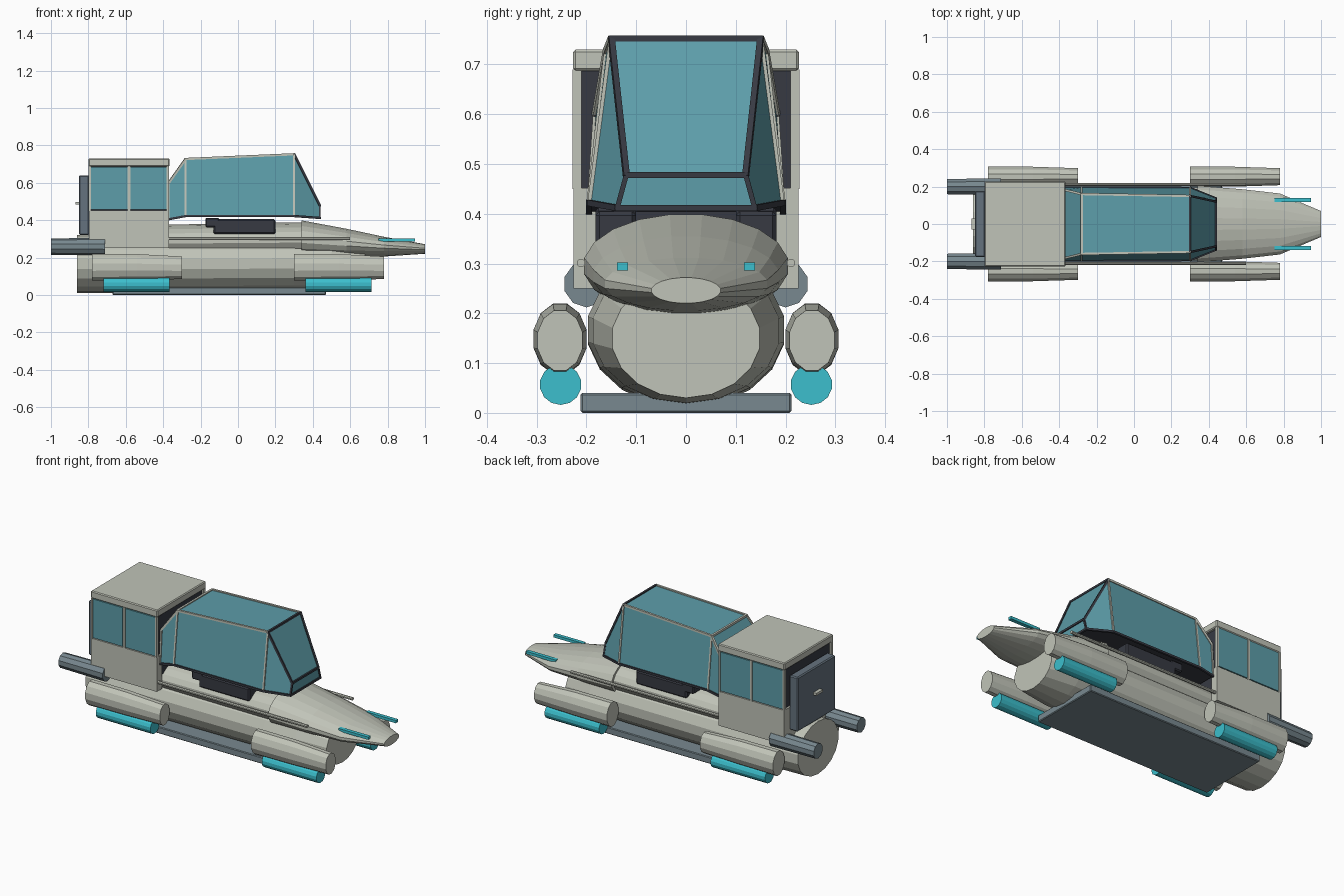
import bpy, bmesh, math
from mathutils import Vector

if "Cube" in bpy.data.objects:
    bpy.data.objects.remove(bpy.data.objects["Cube"])


def mat(name, r, g, b):
    m = bpy.data.materials.new(name)
    m.diffuse_color = (r, g, b, 1)
    m.use_nodes = True
    m.node_tree.nodes["Principled BSDF"].inputs["Base Color"].default_value = m.diffuse_color
    return m


HULL = mat("pale grey", .53, .55, .48)
SLATE = mat("slate", .19, .25, .28)
DOOR = mat("dark slate", .13, .17, .21)
DARK = mat("charcoal", .038, .042, .055)
GLASS = mat("teal glass", .11, .34, .40)
GLOW = mat("bright teal", .045, .52, .61)


def make(name, bm, m):
    bmesh.ops.recalc_face_normals(bm, faces=bm.faces[:])
    me = bpy.data.meshes.new(name)
    bm.to_mesh(me)
    bm.free()
    me.materials.append(m)
    ob = bpy.data.objects.new(name, me)
    bpy.context.collection.objects.link(ob)
    return ob


def box(name, x, y, z, m, bevel=0):
    """Box from (min, max) ranges."""
    bm = bmesh.new()
    bmesh.ops.create_cube(bm, size=1)
    for v in bm.verts:
        for i, (a, b) in enumerate((x, y, z)):
            v.co[i] = b if v.co[i] > 0 else a
    ob = make(name, bm, m)
    if bevel:
        mod = ob.modifiers.new("bevel", 'BEVEL')
        mod.width = bevel
        mod.segments = 1
    return ob


def loft(name, rings, sides, m, y=0):
    """Elliptical sections along x: (x, half width, bottom z, top z)."""
    bm = bmesh.new()
    loops = []
    for x, w, lo, hi in rings:
        loops.append([bm.verts.new((x, y + w * math.cos(2 * math.pi * (i + .5) / sides),
                                    (lo + hi) / 2 + (hi - lo) / 2 * math.sin(2 * math.pi * (i + .5) / sides)))
                      for i in range(sides)])
    for a, b in zip(loops, loops[1:]):
        for i in range(sides):
            j = (i + 1) % sides
            bm.faces.new((a[i], a[j], b[j], b[i]))
    bm.faces.new(loops[0])
    bm.faces.new(loops[-1])
    return make(name, bm, m)


def bar(name, a, b, r, m):
    """Square bar between two points."""
    a, b = Vector(a), Vector(b)
    bm = bmesh.new()
    bmesh.ops.create_cube(bm, size=1)
    q = (b - a).to_track_quat('X', 'Z')
    for v in bm.verts:
        v.co = (a + b) / 2 + q @ Vector((v.co.x * ((b - a).length + r), v.co.y * 2 * r, v.co.z * 2 * r))
    return make(name, bm, m)


# Hull: lower drum, upper body, nose
loft("lower_hull", [(-.86, .19, .01, .32), (-.6, .2, .01, .32), (.3, .2, .015, .32),
                    (.5, .19, .02, .31), (.68, .15, .03, .27)], 18, HULL)
loft("upper_hull", [(-.5, .18, .2, .375), (.34, .19, .2, .39)], 20, HULL)
loft("nose", [(.34, .207, .19, .40), (.58, .188, .195, .355), (.78, .165, .205, .312),
              (1.0, .07, .22, .272)], 20, HULL)
box("skid_plate", (-.67, .47), (-.212, .212), (0, .04), SLATE, .004)

# Parts repeated on both sides
for s, side in ((-1, "right"), (1, "left")):
    for x0, end in ((-.78, "rear"), (.30, "front")):
        loft(f"{end}_pod_{side}", [(x0, .055, .075, .222), (x0 + .24, .055, .077, .221),
                                   (x0 + .48, .047, .083, .208)], 12, HULL, s * .253)
    loft(f"rear_thruster_{side}", [(-.72, .042, .016, .098), (-.365, .042, .016, .098)], 14, GLOW, s * .252)
    loft(f"front_thruster_{side}", [(.36, .042, .016, .098), (.715, .042, .016, .098)], 14, GLOW, s * .252)
    loft(f"exhaust_{side}", [(-1, .043, .215, .302), (-.71, .046, .212, .306)], 10, SLATE, s * .2)
    loft(f"side_rail_{side}", [(-.37, .009, .292, .31), (.6, .009, .292, .31)], 8, HULL, s * .211)
    box(f"nose_light_{side}", (.75, .945), (s * .128 - .011, s * .128 + .011), (.286, .302), GLOW)
    # Side equipment box with a stepped rear end
    yr = sorted((s * .1, s * .182))
    box(f"side_box_{side}", (-.13, .2), yr, (.325, .405), DARK, .008)
    box(f"side_box_step_{side}", (-.175, -.1), yr, (.362, .412), DARK, .006)
    # Cabin windows and posts
    for x0, x1, n in ((-.785, -.592, "rear"), (-.574, -.382, "front")):
        box(f"cabin_window_{n}_{side}", (x0, x1), sorted((s * .218, s * .226)), (.457, .685), GLASS)
    for x, w, n in ((-.792, .006, "rear"), (-.583, .007, "middle"), (-.376, .006, "front")):
        box(f"cabin_post_{n}_{side}", (x - w, x + w), sorted((s * .21, s * .228)), (.45, .69), HULL)

# Rear cabin
box("cabin_core", (-.785, -.382), (-.216, .216), (.3, .70), DARK)
box("cabin_base", (-.797, -.39), (-.226, .226), (.25, .452), HULL)
for s, side in ((-1, "right"), (1, "left")):
    box(f"cabin_base_edge_{side}", (-.39, -.37), sorted((s * .18, s * .226)), (.25, .452), HULL)
box("cabin_front_panel", (-.39, -.376), (-.18, .18), (.33, .45), DARK)
box("cabin_roof", (-.8, -.366), (-.227, .227), (.687, .73), HULL, .005)
box("rear_door", (-.85, -.795), (-.176, .176), (.32, .64), DOOR, .006)
box("door_handle", (-.87, -.85), (-.03, .03), (.483, .498), HULL)

# Canopy: stations of (x, base half width, base z, top half width, top z)
stations = [(-.37, .195, .405, .182, .60), (-.28, .195, .422, .16, .727),
            (.30, .193, .422, .15, .752), (.437, .138, .412, .12, .478)]
bm = bmesh.new()
rows = [[bm.verts.new(p) for p in ((x, -bw, bz), (x, -tw, tz), (x, tw, tz), (x, bw, bz))]
        for x, bw, bz, tw, tz in stations]
for a, b in zip(rows, rows[1:]):
    for i in range(4):
        j = (i + 1) % 4
        bm.faces.new((a[i], a[j], b[j], b[i]))
bm.faces.new(rows[0])
bm.faces.new(rows[-1])
canopy = make("canopy_glass", bm, GLASS)
canopy.data.materials.append(DARK)
for p in canopy.data.polygons:          # closed floor is dark
    if p.normal.z < -.5:
        p.material_index = 1

# Canopy frame
for s, side in ((-1, "right"), (1, "left")):
    base = [(x, s * bw, bz) for x, bw, bz, tw, tz in stations]
    top = [(x, s * tw, tz) for x, bw, bz, tw, tz in stations]
    for i in range(3):
        bar(f"canopy_sill_{i}_{side}", base[i], base[i + 1], .006, DARK)
        bar(f"canopy_top_rail_{i}_{side}", top[i], top[i + 1], .006, DARK if i == 2 else HULL)
    for i in range(4):
        bar(f"canopy_pillar_{i}_{side}", base[i], top[i], .005, DARK if i == 3 else HULL)
for i, (x, bw, bz, tw, tz) in enumerate(stations):
    bar(f"canopy_cross_{i}", (x, -tw, tz), (x, tw, tz), .006, HULL if i == 1 else DARK)
x, bw, bz = stations[-1][:3]
bar("canopy_front_sill", (x, -bw, bz), (x, bw, bz), .006, DARK)
